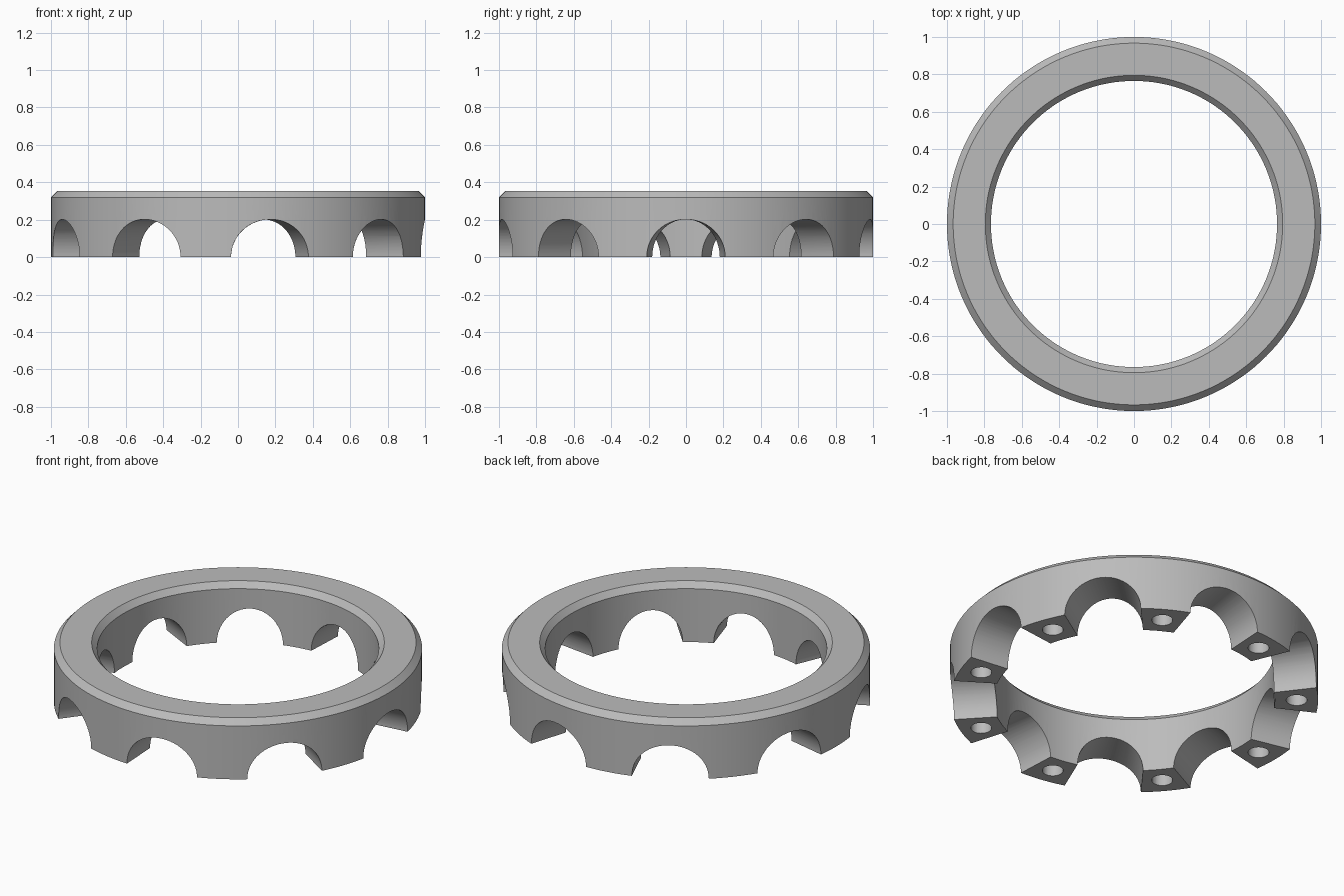
import bpy, bmesh, math
from mathutils import Matrix, Vector

cube = bpy.data.objects.get("Cube")
if cube:
    bpy.data.objects.remove(cube, do_unlink=True)

COUNT = 9            # arches and feet
STEP = math.tau / COUNT
SEGMENTS = 144

gray = bpy.data.materials.new("plain gray")
gray.use_nodes = True
color = (0.5, 0.5, 0.5, 1)
gray.diffuse_color = color
gray.node_tree.nodes["Principled BSDF"].inputs["Base Color"].default_value = color


def make_object(name, bm):
    bmesh.ops.recalc_face_normals(bm, faces=bm.faces)
    mesh = bpy.data.meshes.new(name)
    bm.to_mesh(mesh)
    bm.free()
    mesh.materials.append(gray)
    obj = bpy.data.objects.new(name, mesh)
    bpy.context.collection.objects.link(obj)
    return obj


def bridge(bm, loops):
    """Join neighbouring closed loops of equal length with quads."""
    for a, b in zip(loops, loops[1:]):
        n = len(a)
        for i in range(n):
            j = (i + 1) % n
            bm.faces.new((a[i], a[j], b[j], b[i]))


def add_arch(bm, angle):
    """Elliptical tunnel pointing outward, wider at the outside."""
    turn = Matrix.Rotation(angle, 3, "Z")
    loops = []
    for d in (0.6, 1.1):
        w = 0.21 + 0.125 * (d - 0.978)
        loops.append([bm.verts.new(turn @ Vector((d, w * math.cos(t), 0.202 * math.sin(t))))
                      for t in (math.tau * i / 64 for i in range(64))])
    bridge(bm, loops)
    for loop in loops:
        bm.faces.new(loop)


def add_hole(bm, angle):
    """Round blind hole in the underside of a foot."""
    place = Matrix.Rotation(angle, 4, "Z") @ Matrix.Translation((0.883, 0, 0.05))
    bmesh.ops.create_cone(bm, cap_ends=True, segments=32, radius1=0.057,
                          radius2=0.057, depth=0.3, matrix=place)


# Ring body with chamfered top edges
profile = [(0.765, 0), (1, 0), (1, 0.32), (0.967, 0.354), (0.795, 0.354), (0.765, 0.32)]
bm = bmesh.new()
rings = [[bm.verts.new((r * math.cos(t), r * math.sin(t), z))
          for t in (math.tau * i / SEGMENTS for i in range(SEGMENTS))]
         for r, z in profile]
bridge(bm, rings + rings[:1])
ring = make_object("scalloped_ring", bm)

# Arches and foot holes cut from below
bm = bmesh.new()
for k in range(COUNT):
    add_arch(bm, k * STEP)
    add_hole(bm, (k + 0.5) * STEP)
cutter = make_object("arch_and_hole_cutter", bm)
cutter.hide_render = True

cut = ring.modifiers.new("cut", "BOOLEAN")
cut.operation = "DIFFERENCE"
cut.solver = "EXACT"
cut.object = cutter

for obj in bpy.context.selected_objects:
    obj.select_set(False)
bpy.context.view_layer.objects.active = ring
ring.select_set(True)
bpy.ops.object.modifier_apply(modifier=cut.name)
bpy.data.objects.remove(cutter, do_unlink=True)
bpy.ops.object.shade_smooth_by_angle(angle=math.radians(30))
